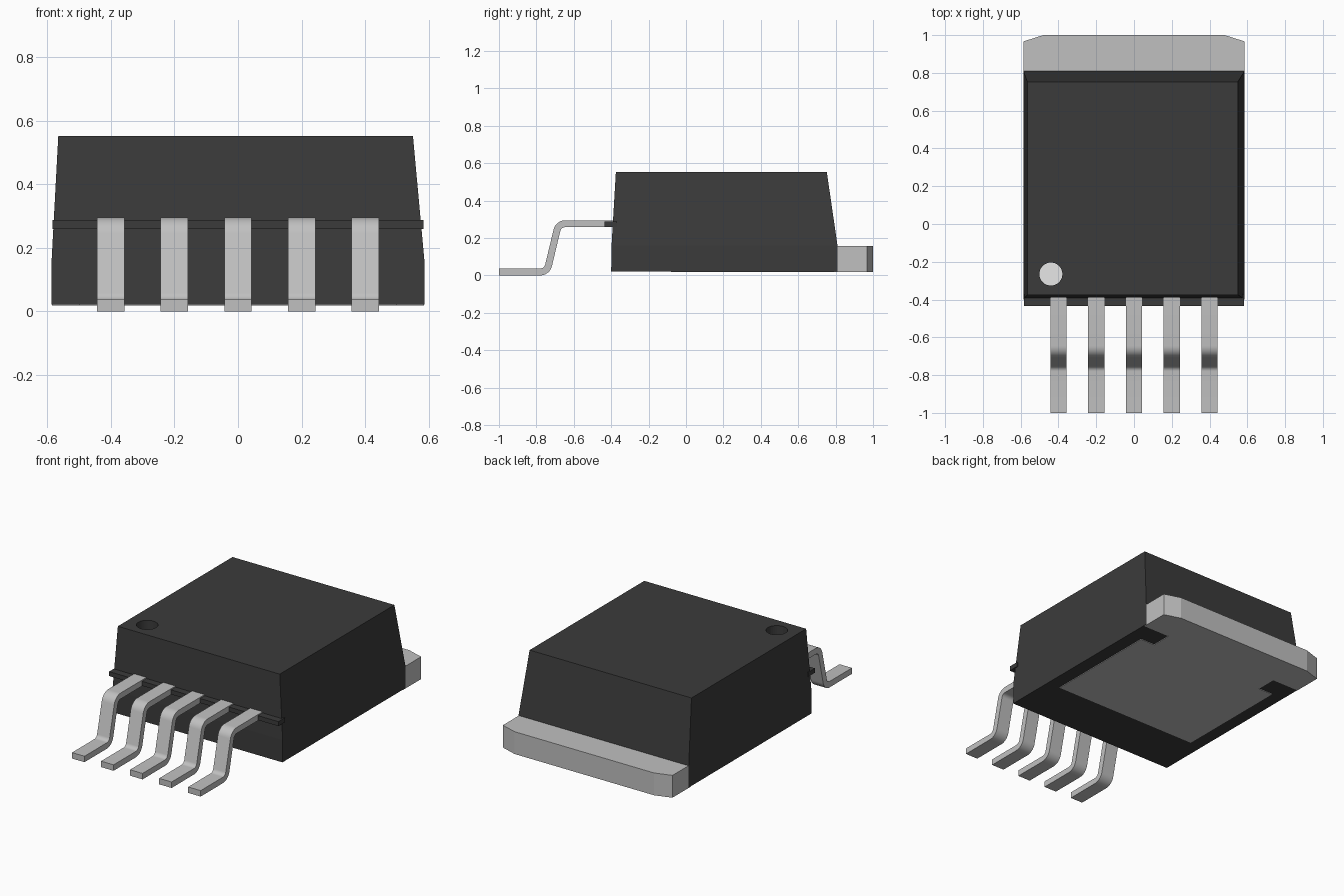
import bpy, bmesh, math
from mathutils import Vector

cube = bpy.data.objects.get("Cube")
if cube:
    bpy.data.objects.remove(cube, do_unlink=True)


def material(name, rgb):
    m = bpy.data.materials.new(name)
    m.use_nodes = True
    m.diffuse_color = (*rgb, 1)
    bsdf = next(n for n in m.node_tree.nodes if n.type == 'BSDF_PRINCIPLED')
    bsdf.inputs["Base Color"].default_value = (*rgb, 1)
    return m


BLACK = material("black plastic", (0.044, 0.044, 0.044))
METAL = material("tinned metal", (0.53, 0.53, 0.53))
WHITE = material("white mark", (0.95, 0.95, 0.95))


def loft(name, loops, mat):
    """Closed solid through matching loops of points."""
    bm = bmesh.new()
    rings = [[bm.verts.new(p) for p in loop] for loop in loops]
    n = len(rings[0])
    for a, b in zip(rings, rings[1:]):
        for i in range(n):
            j = (i + 1) % n
            bm.faces.new((a[i], a[j], b[j], b[i]))
    bm.faces.new(rings[0][::-1])
    bm.faces.new(rings[-1])
    bmesh.ops.recalc_face_normals(bm, faces=bm.faces)
    me = bpy.data.meshes.new(name)
    bm.to_mesh(me)
    bm.free()
    me.materials.append(mat)
    ob = bpy.data.objects.new(name, me)
    bpy.context.collection.objects.link(ob)
    return ob


def rect(x0, x1, y0, y1, z):
    return [(x0, y0, z), (x1, y0, z), (x1, y1, z), (x0, y1, z)]


def activate(ob):
    bpy.ops.object.select_all(action='DESELECT')
    ob.select_set(True)
    bpy.context.view_layer.objects.active = ob


# Moulded body: straight foot, tapered upper part
body = loft("body", [
    rect(-0.586, 0.586, -0.4, 0.81, 0.022),
    rect(-0.586, 0.586, -0.398, 0.81, 0.16),
    rect(-0.565, 0.55, -0.375, 0.753, 0.552)], BLACK)
body.data.materials.append(WHITE)

# Round pin-one recess with a pale floor
FLOOR = 0.15
ring = [(-0.44 + 0.061 * math.cos(math.tau * i / 32),
         -0.265 + 0.061 * math.sin(math.tau * i / 32)) for i in range(32)]
cutter = loft("recess_cutter", [[(x, y, z) for x, y in ring] for z in (FLOOR, 0.7)], BLACK)
cutter.hide_render = True
activate(body)
cut = body.modifiers.new("recess", 'BOOLEAN')
cut.operation = 'DIFFERENCE'
cut.solver = 'EXACT'
cut.object = cutter
bpy.ops.object.modifier_apply(modifier=cut.name)
bpy.data.objects.remove(cutter, do_unlink=True)
for f in body.data.polygons:
    f.material_index = int(f.normal.z > 0.9 and abs(f.center.z - FLOOR) < 0.01)

# Thin ledge along the front where the leads come out
loft("front_ledge", [rect(-0.583, 0.583, -0.435, -0.37, z) for z in (0.26, 0.288)], BLACK)

# Heat tab: rear plate with clipped corners, necked and widened under the body
half = [(0.5, -0.08), (0.5, 0.66), (0.4, 0.66), (0.4, 0.79),
        (0.584, 0.79), (0.584, 0.967), (0.48, 1.0)]
outline = half + [(-x, y) for x, y in reversed(half)]
loft("heat_tab", [[(x, y, z) for x, y in outline] for z in (0.018, 0.157)], METAL)


# Bent leads: foot, bend, riser, bend, shoulder
def arc(centre, radius, start, end, steps=8):
    return [(centre[0] + radius * math.cos(math.radians(start + (end - start) * i / steps)),
             centre[1] + radius * math.sin(math.radians(start + (end - start) * i / steps)))
            for i in range(steps + 1)]


INNER, OUTER = 0.028, 0.065
low, high = (-0.78, OUTER), (-0.645, 0.23)
profile = [(-1.0, OUTER - INNER)]
profile += arc(low, INNER, -90, -14)
profile += arc(high, OUTER, 166, 90)
profile += [(-0.385, high[1] + OUTER), (-0.385, high[1] + INNER)]
profile += arc(high, INNER, 90, 166)
profile += arc(low, OUTER, -14, -90)
profile += [(-1.0, 0.0)]
for k in range(5):
    cx = (k - 2) * 0.2
    lead = loft(f"lead_{k + 1}",
                [[(cx + s * 0.043, y, z) for y, z in profile] for s in (-1, 1)], METAL)
    activate(lead)
    bpy.ops.object.shade_smooth_by_angle(angle=math.radians(30))
